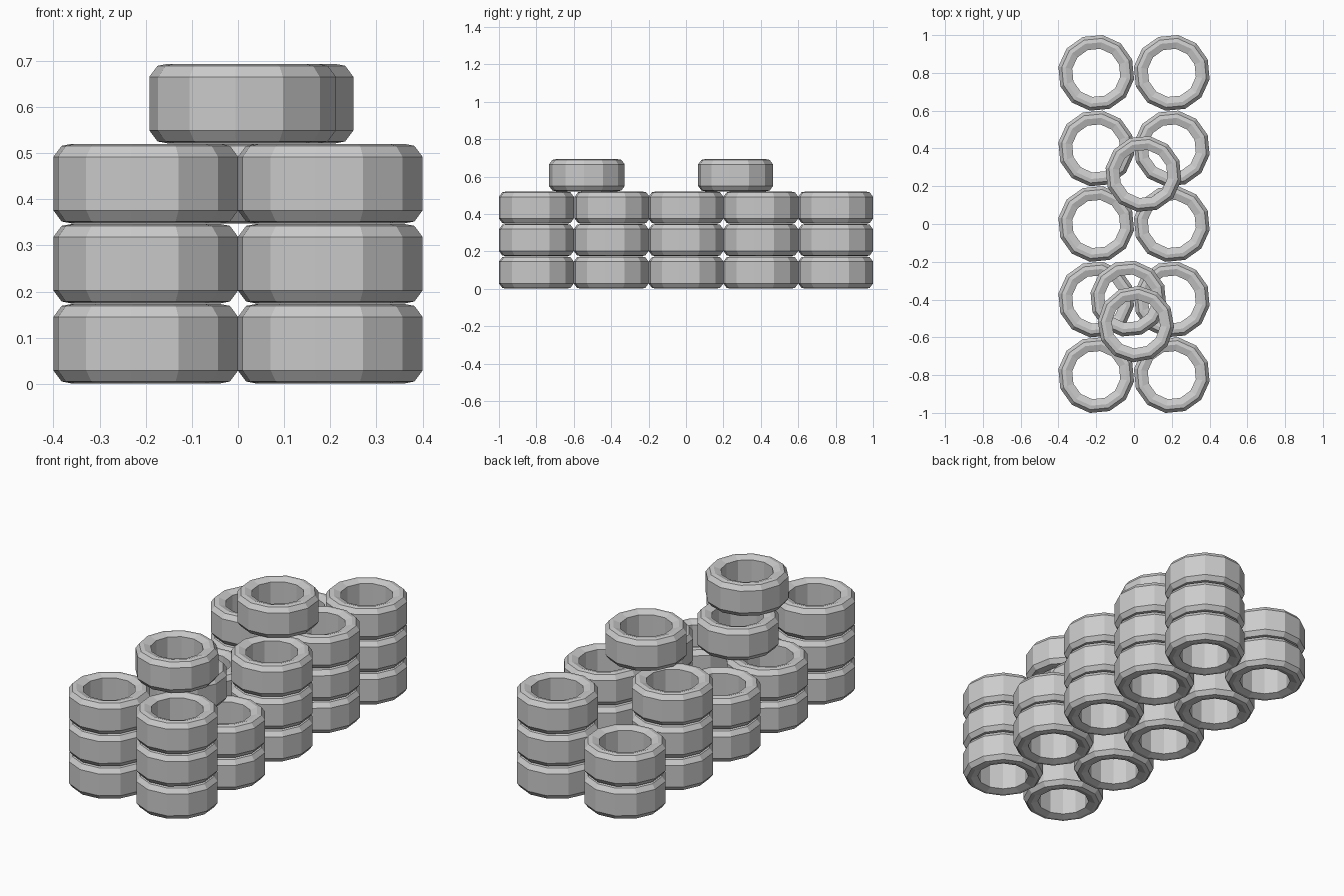
import bpy, bmesh
from math import cos, sin, radians

if "Cube" in bpy.data.objects:
    bpy.data.objects.remove(bpy.data.objects["Cube"])

SIDES = 12
PITCH = 0.1735      # stacking distance
H = 0.172           # height of one tyre

# lower half of the tyre cross-section (radius, height), mirrored upward
half = [(0.129, 0.012), (0.164, 0.0), (0.185, 0.004), (0.203, 0.028)]
profile = half + [(r, H - z) for r, z in reversed(half)]


def make_tyre_mesh():
    bm = bmesh.new()
    rings = []
    for i in range(SIDES):
        a = radians(20.5 + i * 360 / SIDES)
        rings.append([bm.verts.new((r * cos(a), r * sin(a), z)) for r, z in profile])
    n = len(profile)
    for i in range(SIDES):
        a, b = rings[i], rings[(i + 1) % SIDES]
        for j in range(n):
            k = (j + 1) % n
            bm.faces.new((a[j], b[j], b[k], a[k]))
    bmesh.ops.recalc_face_normals(bm, faces=bm.faces)
    mesh = bpy.data.meshes.new("tyre")
    bm.to_mesh(mesh)
    bm.free()
    return mesh


tyre = make_tyre_mesh()


def place(name, x, y, level, turn=0):
    ob = bpy.data.objects.new(name, tyre)
    ob.location = (x, y, 0.001 + level * PITCH)
    ob.rotation_euler.z = radians(turn)
    bpy.context.collection.objects.link(ob)


# two rows of stacks: tyre count from front to back
stacks = {-0.2: (3, 2, 2, 3, 2), 0.2: (3, 2, 3, 3, 3)}
for x, counts in stacks.items():
    for row, count in enumerate(counts):
        for level in range(count):
            place("stacked_tyre", x, -0.8 + 0.4 * row, level)

# loose tyres bridging the stacks
place("loose_tyre_low", -0.03, -0.395, 2)
place("loose_tyre_front", 0.01, -0.53, 3, 5)
place("loose_tyre_back", 0.05, 0.265, 3)
